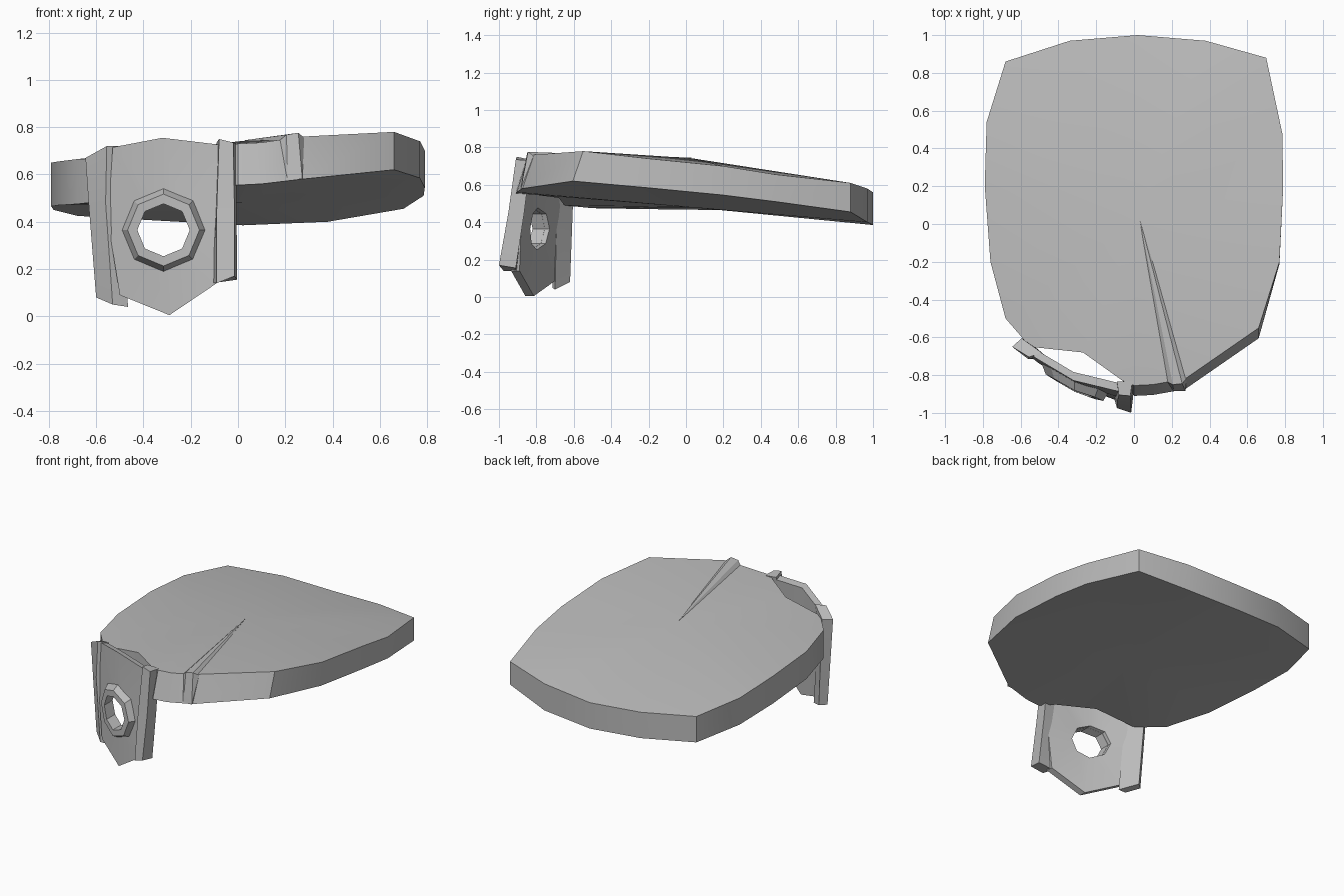
import bpy, bmesh, math

if "Cube" in bpy.data.objects:
    bpy.data.objects.remove(bpy.data.objects["Cube"])

grey = bpy.data.materials.new("plain grey")
grey.diffuse_color = (0.5, 0.5, 0.5, 1)
grey.use_nodes = True
grey.node_tree.nodes["Principled BSDF"].inputs["Base Color"].default_value = grey.diffuse_color


def make(name, verts, faces, hull=False):
    bm = bmesh.new()
    vs = [bm.verts.new(v) for v in verts]
    if hull:
        bmesh.ops.convex_hull(bm, input=vs)
    for f in faces:
        bm.faces.new([vs[i] for i in f])
    bmesh.ops.recalc_face_normals(bm, faces=bm.faces)
    me = bpy.data.meshes.new(name)
    bm.to_mesh(me)
    bm.free()
    me.materials.append(grey)
    ob = bpy.data.objects.new(name, me)
    bpy.context.collection.objects.link(ob)
    bpy.ops.object.select_all(action='DESELECT')
    ob.select_set(True)
    bpy.context.view_layer.objects.active = ob
    bpy.ops.object.shade_smooth_by_angle(angle=math.radians(30))
    return ob


def bridge(a, b, n):
    """Quads between two closed loops that start at indices a and b."""
    return [(a + i, a + (i + 1) % n, b + (i + 1) % n, b + i) for i in range(n)]


# Tilted plate: rim as x, y, top height, bottom height
rim = [(.02, 1, .56, .385), (.38, .97, .58, .40), (.70, .88, .61, .455),
       (.785, .48, .655, .51), (.79, .2, .70, .545), (.77, -.2, .74, .585),
       (.66, -.55, .78, .62), (.27, -.82, .76, .58), (.1, -.85, .735, .56),
       (0, -.855, .73, .555), (-.06, -.83, .725, .55), (-.27, -.68, .71, .53),
       (-.55, -.65, .67, .49), (-.68, -.5, .665, .475), (-.76, -.2, .655, .47),
       (-.79, .2, .65, .465), (-.78, .54, .63, .45), (-.68, .86, .60, .425),
       (-.34, .97, .58, .405)]
n = len(rim)
verts = [(x, y, t) for x, y, t, b in rim]
for x, y, t, b in rim:
    lean = .055 * min(1, max(0, -y - .1) / .45) if x > -.03 else 0
    verts.append((x, y - lean, b))
verts += [(.02, .03, .742), (.02, .03, .48)]
faces = bridge(0, n, n)
for i in range(n):
    j = (i + 1) % n
    faces += [(i, j, 2 * n), (n + i, n + j, 2 * n + 1)]
make("plate", verts, faces)

# Tapered ridge running from the middle of the plate over its front rim
make("ridge", [(.03, .03, .745), (.03, .03, .70),
               (.165, -.83, .735), (.205, -.85, .768), (.255, -.845, .776), (.28, -.815, .755),
               (.21, -.885, .582), (.272, -.883, .58), (.2, -.8, .59), (.27, -.8, .59)],
     [], hull=True)


# Front surface of the bent, slightly leaning flap panel
def front_y(x, z):
    drop = (.74 - z) / .6
    if x < -.31:
        return -.835 - .012 * drop + (-.31 - x) * (.6 - .03 * drop)
    return -.835 - .012 * drop - (x + .31) * (.22 + .18 * drop)


# Flap panel with an eight-sided hole
cx, cz, k = -.315, .365, 8


def octagon(r, out):
    pts = []
    for i in range(k):
        a = math.pi / 2 - i * math.tau / k
        x, z = cx + r * math.cos(a), cz + r * math.sin(a)
        pts.append((x, front_y(x, z) - out, z))
    return pts


edge = [(-.32, .755), (-.07, .725), (-.05, .4), (-.09, .14),
        (-.29, .005), (-.5, .09), (-.55, .4), (-.53, .715)]
outer_front = [(x, front_y(x, z), z) for x, z in edge]
outer_back = [(x, front_y(x, z) + .045, z - .01 * (z > .7)) for x, z in edge]
verts = outer_front + octagon(.112, 0) + octagon(.112, -.045) + outer_back
faces = sum((bridge(a, b, k) for a, b in ((0, 8), (8, 16), (16, 24), (24, 0))), [])
make("flap_panel", verts, faces)

# Raised collar around the hole
verts = octagon(.18, -.01) + octagon(.152, .045) + octagon(.111, .045) + octagon(.111, -.02)
faces = sum((bridge(a, b, k) for a, b in ((0, 8), (8, 16), (16, 24), (24, 0))), [])
make("hole_collar", verts, faces)


# Posts on both sides of the flap, as stacked four-point sections
def post(name, sections):
    verts = [p for s in sections for p in s]
    faces = [(0, 1, 2, 3), tuple(range(len(verts) - 4, len(verts)))]
    for s in range(len(sections) - 1):
        faces += bridge(4 * s, 4 * s + 4, 4)
    make(name, verts, faces)


post("left_post", [
    [(-.595, -.605, .675), (-.645, -.65, .67), (-.555, -.705, .72), (-.49, -.68, .72)],
    [(-.585, -.605, .48), (-.632, -.65, .48), (-.56, -.715, .48), (-.50, -.69, .48)],
    [(-.56, -.62, .08), (-.6, -.655, .08), (-.53, -.715, .05), (-.465, -.70, .04)]])
post("right_post", [
    [(-.09, -.835, .735), (-.008, -.83, .73), (-.02, -.91, .735), (-.08, -.905, .75)],
    [(-.095, -.87, .45), (-.006, -.865, .45), (-.015, -.95, .45), (-.09, -.94, .45)],
    [(-.11, -.905, .14), (-.004, -.91, .155), (-.015, -1.0, .17), (-.09, -.975, .14)]])
